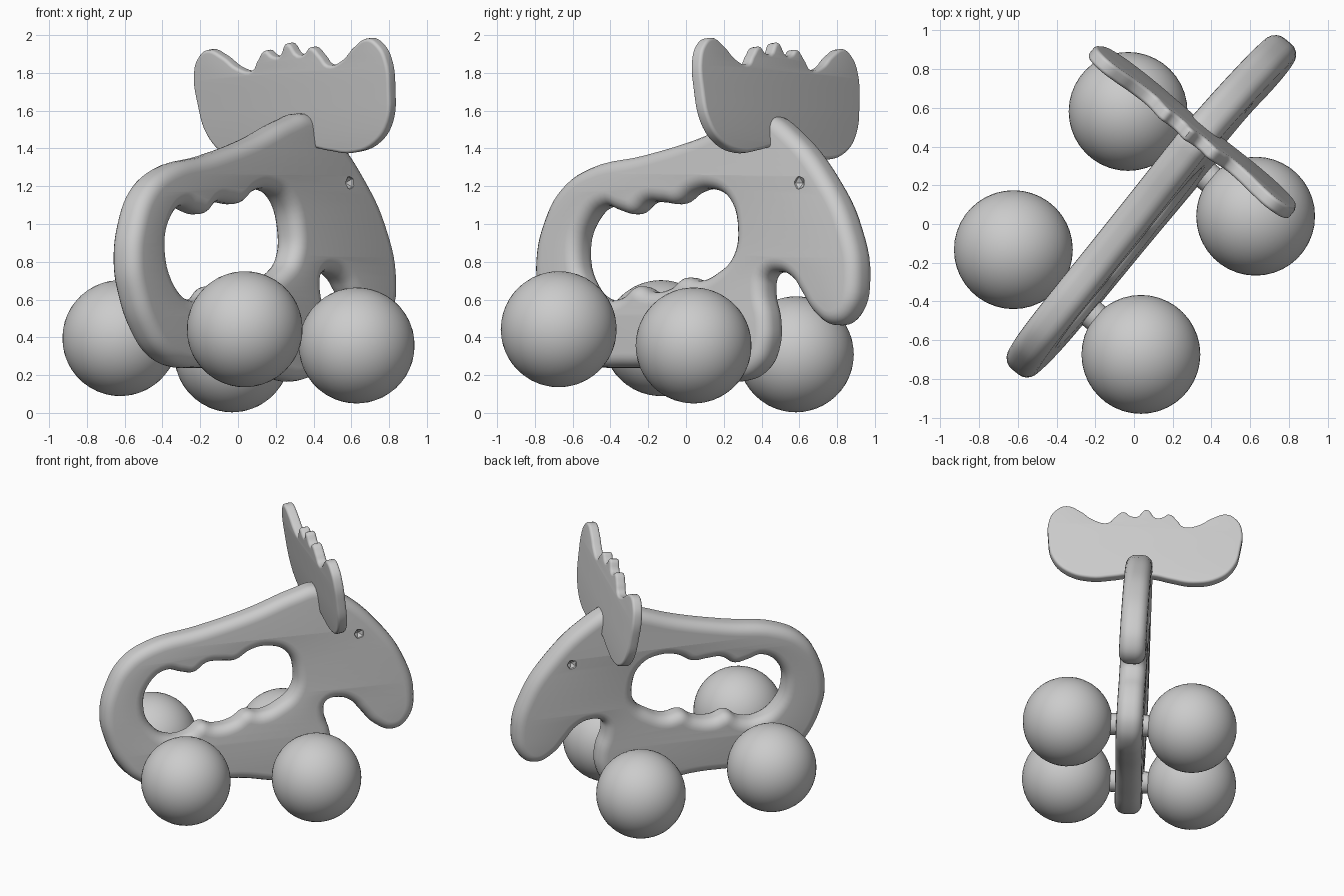
import bpy, bmesh, math
from mathutils import Matrix, Vector

if "Cube" in bpy.data.objects:
    bpy.data.objects.remove(bpy.data.objects["Cube"])

# Toy frame: local x = forward, y = up, z = right side; turned and slightly rolled
YAW, ROLL = math.radians(50.6), 0.055
f = Vector((math.cos(YAW), math.sin(YAW), 0))
side = Vector((math.sin(YAW), -math.cos(YAW), 0))
n = (side + Vector((0, 0, ROLL))).normalized()
u = n.cross(f)
FRAME = Matrix((f, u, n)).transposed().to_4x4()
FRAME.translation = side * 0.052


def select(ob):
    bpy.ops.object.select_all(action='DESELECT')
    ob.select_set(True)
    bpy.context.view_layer.objects.active = ob


def plate(name, outlines, half, bevel, matrix):
    """Flat rounded plate cut from smooth closed outlines."""
    cu = bpy.data.curves.new(name, 'CURVE')
    cu.dimensions, cu.fill_mode = '2D', 'BOTH'
    cu.extrude, cu.bevel_depth, cu.offset = half - bevel, bevel, -bevel
    cu.bevel_resolution, cu.resolution_u = 4, 5
    for pts in outlines:
        sp = cu.splines.new('BEZIER')
        sp.bezier_points.add(len(pts) - 1)
        for bp, (x, y) in zip(sp.bezier_points, pts):
            bp.co = (x, y, 0)
            bp.handle_left_type = bp.handle_right_type = 'AUTO'
        sp.use_cyclic_u = True
    ob = bpy.data.objects.new(name, cu)
    bpy.context.collection.objects.link(ob)
    select(ob)
    bpy.ops.object.convert(target='MESH')
    ob = bpy.context.object
    bm = bmesh.new()
    bm.from_mesh(ob.data)
    bmesh.ops.remove_doubles(bm, verts=bm.verts, dist=0.0005)
    bmesh.ops.recalc_face_normals(bm, faces=bm.faces)
    bm.to_mesh(ob.data)
    bm.free()
    ob.matrix_world = matrix
    return ob


def smooth(ob, angle=35):
    select(ob)
    bpy.ops.object.shade_smooth_by_angle(angle=math.radians(angle))


# Body plate with grip hole
outer = [(-.98, .80), (-.93, 1.02), (-.82, 1.19), (-.64, 1.295), (-.27, 1.365),
         (.085, 1.45), (.40, 1.555), (.55, 1.585), (.745, 1.49), (1.01, 1.235),
         (1.165, .99), (1.235, .72), (1.19, .53), (1.08, .465), (.95, .52),
         (.85, .635), (.79, .705), (.70, .745), (.61, .725), (.595, .65),
         (.635, .50), (.635, .36), (.57, .235), (.42, .17), (.24, .185),
         (-.02, .235), (-.35, .24), (-.6, .25), (-.74, .305), (-.86, .43), (-.95, .62)]
hole = [(-.685, .855), (-.64, 1.01), (-.52, 1.095), (-.42, 1.07), (-.33, 1.055),
        (-.23, 1.115), (-.13, 1.115), (-.03, 1.11), (.08, 1.17), (.20, 1.185),
        (.33, 1.13), (.395, .97), (.37, .83), (.27, .745), (.15, .70), (.04, .715),
        (-.05, .66), (-.18, .64), (-.28, .67), (-.38, .61), (-.50, .60), (-.62, .68)]
body = plate("body", [outer, hole], 0.092, 0.07, FRAME)

# Eye dimples on both sides
bm = bmesh.new()
for z in (-0.1, 0.1):
    bmesh.ops.create_icosphere(bm, subdivisions=1, radius=0.04,
                               matrix=Matrix.Translation((0.84, 1.215, z)))
me = bpy.data.meshes.new("eye_cutter")
bm.to_mesh(me)
bm.free()
cutter = bpy.data.objects.new("eye_cutter", me)
bpy.context.collection.objects.link(cutter)
cutter.matrix_world = FRAME
cutter.hide_render = True
cutter.hide_set(True)
cut = body.modifiers.new("eyes", 'BOOLEAN')
cut.operation, cut.object, cut.solver = 'DIFFERENCE', cutter, 'EXACT'
select(body)
bpy.ops.object.modifier_apply(modifier=cut.name)
smooth(body)

# Antlers: half outline mirrored across the middle
half = [(.08, 1.405), (.20, 1.38), (.35, 1.36), (.52, 1.405), (.62, 1.51), (.66, 1.68),
        (.66, 1.84), (.62, 1.92), (.55, 1.96), (.45, 1.92), (.36, 1.855), (.26, 1.835),
        (.215, 1.885), (.155, 1.935), (.11, 1.905), (.065, 1.90)]
half = [(x, z - 1.7) for x, z in half]
outline = half + [(0, .265)] + [(-x, z) for x, z in reversed(half)]
antler_matrix = (FRAME @ Matrix.Translation((0.565, 1.7, -0.025))
                 @ Matrix.Rotation(0.12, 4, 'Z') @ Matrix.Rotation(-math.pi / 2, 4, 'Y'))
smooth(plate("antlers", [outline], 0.035, 0.018, antler_matrix))

# Ball wheels with short axles
for end, x, y in (("rear", -.498, .42), ("front", .43, .334)):
    hub = FRAME @ Vector((x, y, 0))
    bpy.ops.mesh.primitive_cylinder_add(vertices=24, radius=0.075, depth=0.5)
    axle = bpy.context.object
    axle.name = end + "_axle"
    axle.matrix_world = FRAME @ Matrix.Translation((x, y, 0))
    smooth(axle)
    for label, z in (("left", -.427), ("right", .427)):
        bpy.ops.mesh.primitive_ico_sphere_add(subdivisions=4, radius=0.307,
                                              location=FRAME @ Vector((x, y, z)))
        wheel = bpy.context.object
        wheel.name = f"{end}_{label}_wheel"
        smooth(wheel)
